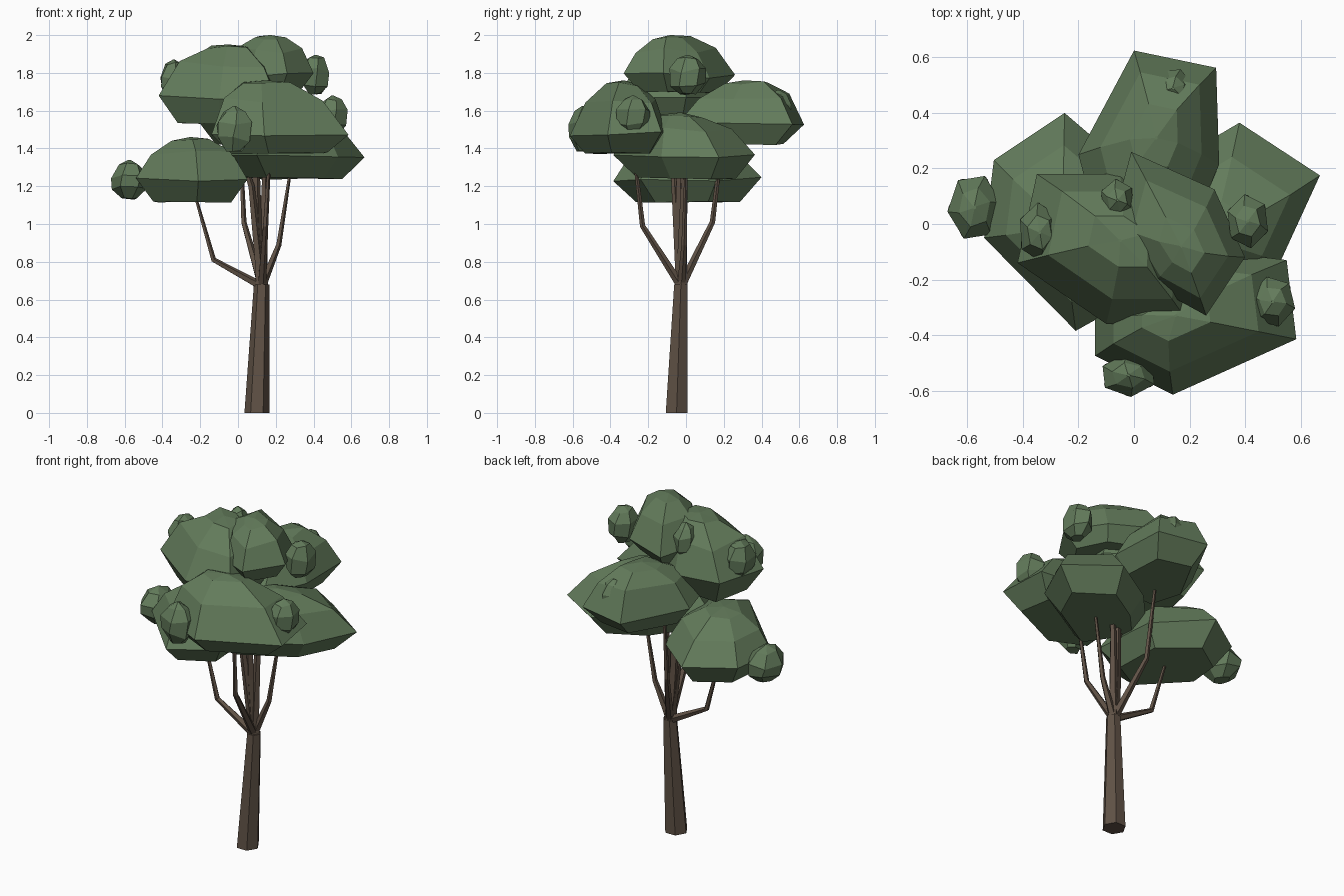
import bpy, bmesh, math, random
from mathutils import Vector

if "Cube" in bpy.data.objects:
    bpy.data.objects.remove(bpy.data.objects["Cube"])

random.seed(4)


def material(name, color):
    m = bpy.data.materials.new(name)
    m.diffuse_color = color
    m.use_nodes = True
    m.node_tree.nodes["Principled BSDF"].inputs["Base Color"].default_value = m.diffuse_color
    return m


LEAF = material("leaf_green", (0.125, 0.2, 0.105, 1))
BARK = material("bark_brown", (0.115, 0.083, 0.06, 1))


def skin(name, rings, mat):
    """Close a stack of equal-sized vertex rings into a solid."""
    bm = bmesh.new()
    loops = [[bm.verts.new(p) for p in r] for r in rings]
    n = len(loops[0])
    for a, b in zip(loops, loops[1:]):
        for i in range(n):
            j = (i + 1) % n
            bm.faces.new((a[i], a[j], b[j], b[i]))
    bm.faces.new(loops[0][::-1])
    bm.faces.new(loops[-1])
    bmesh.ops.recalc_face_normals(bm, faces=bm.faces)
    me = bpy.data.meshes.new(name)
    bm.to_mesh(me)
    bm.free()
    me.materials.append(mat)
    ob = bpy.data.objects.new(name, me)
    bpy.context.collection.objects.link(ob)
    return ob


def clump(name, rim, z_low, z_rim, z_top, top, jitter=0.015):
    """Faceted foliage mass: narrow base, wide rim, domed top leaning to 'top'."""
    n = len(rim)
    mid = Vector((sum(p[0] for p in rim) / n, sum(p[1] for p in rim) / n))
    top = Vector(top)
    h = z_top - z_rim
    rings = []
    for scale, z, lean, j in ((0.70, z_low + 0.006, 0, 0.008), (1, z_rim, 0, jitter),
                              (0.72, z_rim + h * 0.62, 0.5, jitter),
                              (0.34, z_top - h * 0.07, 1, jitter * 0.7),
                              (0.02, z_top, 1, 0)):
        c = mid.lerp(top, lean)
        ring = []
        for p in rim:
            q = c + (Vector(p) - mid) * scale
            ring.append((q.x, q.y, z + random.uniform(-j, j)))
        rings.append(ring)
    return skin(name, rings, LEAF)


def limb(name, points, radii, sides=5):
    """Tapered stem; each cross-section is square to the local direction."""
    pts = [Vector(p) for p in points]
    rings = []
    for i, (p, r) in enumerate(zip(pts, radii)):
        d = pts[min(i + 1, len(pts) - 1)] - pts[max(i - 1, 0)]
        q = Vector((0, 0, 1)).rotation_difference(d) if sides < 6 else Vector((0, 0, 1)).rotation_difference(Vector((0, 0, 1)))
        rings.append([p + q @ Vector((r * math.cos(math.tau * k / sides),
                                      r * math.sin(math.tau * k / sides), 0))
                      for k in range(sides)])
    return skin(name, rings, BARK)


# Trunk
FORK = (0.125, -0.025, 0.67)
limb("trunk", [(0.1, -0.05, 0), (0.125, -0.027, 0.68)], [0.066, 0.041], 6)

# Branches, each bending up into one clump
THIN = [0.024, 0.015, 0.008]
limb("branch_left", [FORK, (-0.13, -0.01, 0.81), (-0.23, 0.0, 1.16)], THIN)
limb("branch_right", [FORK, (0.215, -0.01, 0.89), (0.28, 0.0, 1.3)], THIN)
limb("branch_front", [FORK, (0.145, -0.23, 0.99), (0.17, -0.28, 1.42)], THIN)
limb("branch_back", [FORK, (0.03, 0.14, 1.01), (0.01, 0.2, 1.5)], THIN)
limb("branch_upper_left", [FORK, (0.07, -0.06, 1.2), (-0.06, -0.08, 1.6)], [0.03, 0.018, 0.01])
limb("branch_upper_right", [FORK, (0.14, -0.01, 1.2), (0.16, -0.04, 1.75)], [0.03, 0.018, 0.01])
limb("branch_centre", [FORK, (0.1, -0.03, 1.0), (0.09, -0.03, 1.5)], [0.036, 0.026, 0.018])

# Large foliage clumps, rim outlines seen from above
clump("foliage_left", [(-0.25, 0.4), (-0.505, 0.23), (-0.54, -0.05), (-0.21, -0.385),
                       (0.05, -0.24), (0.03, 0.16)], 1.115, 1.235, 1.46, (-0.25, 0.0))
clump("foliage_right", [(0.38, 0.365), (0.1, 0.2), (-0.13, -0.05), (0.1, -0.385),
                        (0.53, -0.13), (0.67, 0.175)], 1.235, 1.355, 1.59, (0.28, -0.03))
clump("foliage_front", [(0.14, -0.615), (0.585, -0.415), (0.55, -0.13), (0.3, -0.1),
                        (-0.14, -0.34), (-0.14, -0.475)], 1.37, 1.48, 1.76, (0.15, -0.33))
clump("foliage_back", [(0.0, 0.625), (-0.2, 0.25), (-0.13, -0.02), (0.2, -0.04),
                       (0.307, 0.215), (0.296, 0.563)], 1.42, 1.54, 1.76, (0.08, 0.31))
clump("foliage_upper_left", [(-0.35, 0.18), (-0.42, -0.14), (-0.1, -0.36), (0.2, -0.36),
                             (0.22, 0.0), (-0.05, 0.18)], 1.53, 1.68, 1.95, (-0.05, -0.06), 0.02)
clump("foliage_upper_right", [(-0.01, 0.26), (-0.08, 0.0), (0.06, -0.22), (0.26, -0.33),
                              (0.4, -0.12), (0.29, 0.125)], 1.69, 1.785, 2.0, (0.17, -0.08))

# Small tufts: centre and half-sizes
TUFTS = [
    ("left", (-0.575, 0.06, 1.235), (0.1, 0.125, 0.105)),
    ("front", (-0.02, -0.545, 1.505), (0.105, 0.08, 0.12)),
    ("front_right", (0.5, -0.28, 1.575), (0.085, 0.095, 0.105)),
    ("right", (0.41, 0.01, 1.79), (0.08, 0.1, 0.105)),
    ("upper_left", (-0.34, -0.03, 1.76), (0.08, 0.11, 0.11)),
    ("upper_back", (-0.06, 0.085, 1.85), (0.065, 0.08, 0.1)),
    ("back", (0.14, 0.49, 1.62), (0.075, 0.075, 0.09)),
]
for name, (x, y, z), (a, b, c) in TUFTS:
    spin = random.uniform(0, 1)
    rings = []
    for k, (r, t, j) in enumerate(((0.42, -0.97, 0.06), (0.93, -0.45, 0.15), (0.98, 0.2, 0.15),
                                   (0.58, 0.78, 0.1), (0.06, 1, 0))):
        rings.append([(x + a * r * math.cos(spin + k * 0.15 + math.tau * i / 6),
                       y + b * r * math.sin(spin + k * 0.15 + math.tau * i / 6),
                       z + c * (t + random.uniform(-j, j))) for i in range(6)])
    skin("tuft_" + name, rings, LEAF)
